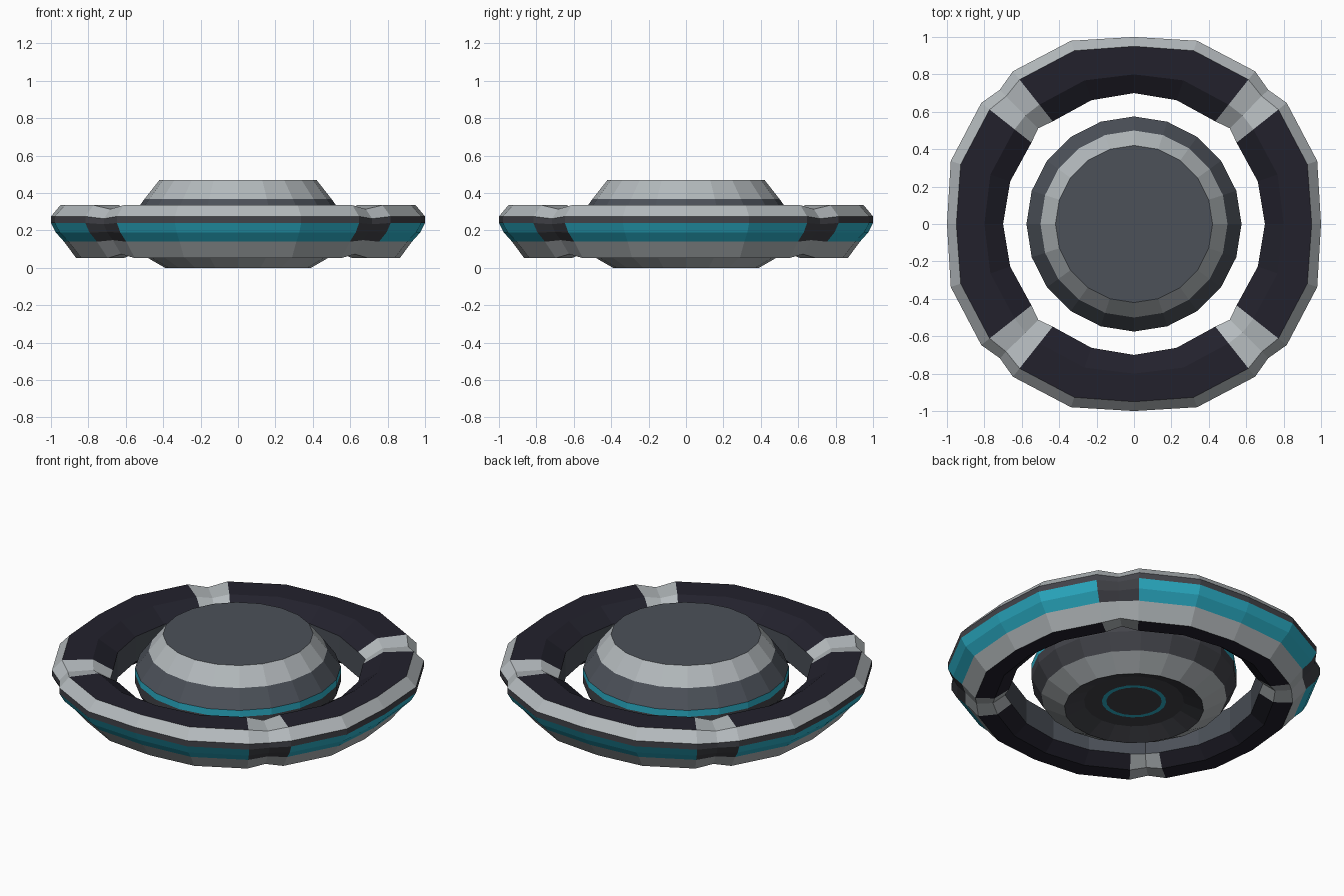
import bpy, bmesh, math

cube = bpy.data.objects.get("Cube")
if cube:
    bpy.data.objects.remove(cube, do_unlink=True)


def material(name, rgb):
    lin = [((c / 255 + 0.055) / 1.055) ** 2.4 for c in rgb] + [1.0]
    m = bpy.data.materials.new(name)
    m.use_nodes = True
    m.diffuse_color = lin
    m.node_tree.nodes["Principled BSDF"].inputs["Base Color"].default_value = lin
    return m


MATS = [material("light_grey", (180, 186, 189)),
        material("slate", (76, 81, 89)),
        material("charcoal", (66, 67, 73)),
        material("near_black", (34, 33, 44)),
        material("teal", (44, 178, 203))]
GREY, SLATE, CHAR, BLACK, TEAL = range(5)


def finish(bm, name):
    bmesh.ops.recalc_face_normals(bm, faces=bm.faces)
    mesh = bpy.data.meshes.new(name)
    bm.to_mesh(mesh)
    bm.free()
    for m in MATS:
        mesh.materials.append(m)
    ob = bpy.data.objects.new(name, mesh)
    bpy.context.collection.objects.link(ob)
    return ob


def point(bm, r, z, deg):
    a = math.radians(deg)
    return bm.verts.new((r * math.cos(a), r * math.sin(a), z))


# Outer ring section: radius, height, panel colour, joint colour of next strip
RING = [(0.80, 0.335, BLACK, GREY), (0.95, 0.335, GREY, GREY),
        (1.00, 0.275, CHAR, CHAR), (1.00, 0.24, TEAL, CHAR),
        (0.975, 0.19, TEAL, CHAR), (0.93, 0.14, GREY, GREY),
        (0.865, 0.052, BLACK, GREY), (0.77, 0.052, BLACK, GREY),
        (0.70, 0.11, SLATE, SLATE), (0.70, 0.265, BLACK, GREY)]

# Stations in a quarter turn: angle, outward stretch, pinch of the section
STATIONS = [(0, 1.0, 1.0), (19, 1.12, 1.0), (38.4, 1.14, 1.0),
            (45, 1.14, 0.85), (51.6, 1.14, 1.0), (71, 1.12, 1.0)]


def build_ring():
    bm = bmesh.new()
    loops = []
    for quarter in range(4):
        for deg, stretch, pinch in STATIONS:
            loop = []
            for r, z, _, _ in RING:
                r = 0.70 + (r - 0.70) * stretch
                r = 0.86 + (r - 0.86) * pinch
                z = 0.195 + (z - 0.195) * pinch
                loop.append(point(bm, r, z, deg + 90 * quarter))
            loops.append(loop)
    n = len(RING)
    for i, a in enumerate(loops):
        b = loops[(i + 1) % len(loops)]
        joint = i % len(STATIONS) in (2, 3)
        for j in range(n):
            k = (j + 1) % n
            f = bm.faces.new((a[j], b[j], b[k], a[k]))
            f.material_index = RING[j][3 if joint else 2]
    return finish(bm, "outer_ring")


# Central hub profile: radius, height, colour of the next band
HUB = [(0.42, 0.47, GREY), (0.50, 0.368, SLATE), (0.575, 0.265, TEAL),
       (0.575, 0.225, CHAR), (0.575, 0.17, CHAR), (0.52, 0.075, GREY),
       (0.39, 0.0, CHAR), (0.28, 0.045, CHAR), (0.18, 0.045, TEAL),
       (0.155, 0.045, CHAR)]


def build_hub(sides=20):
    bm = bmesh.new()
    rings = [[point(bm, r, z, 360 * s / sides) for s in range(sides)]
             for r, z, _ in HUB]
    for a, b, (_, _, colour) in zip(rings, rings[1:], HUB):
        for s in range(sides):
            t = (s + 1) % sides
            f = bm.faces.new((a[s], a[t], b[t], b[s]))
            f.material_index = colour
    bm.faces.new(rings[0]).material_index = SLATE
    bm.faces.new(rings[-1]).material_index = CHAR
    return finish(bm, "central_hub")


build_ring()
build_hub()
